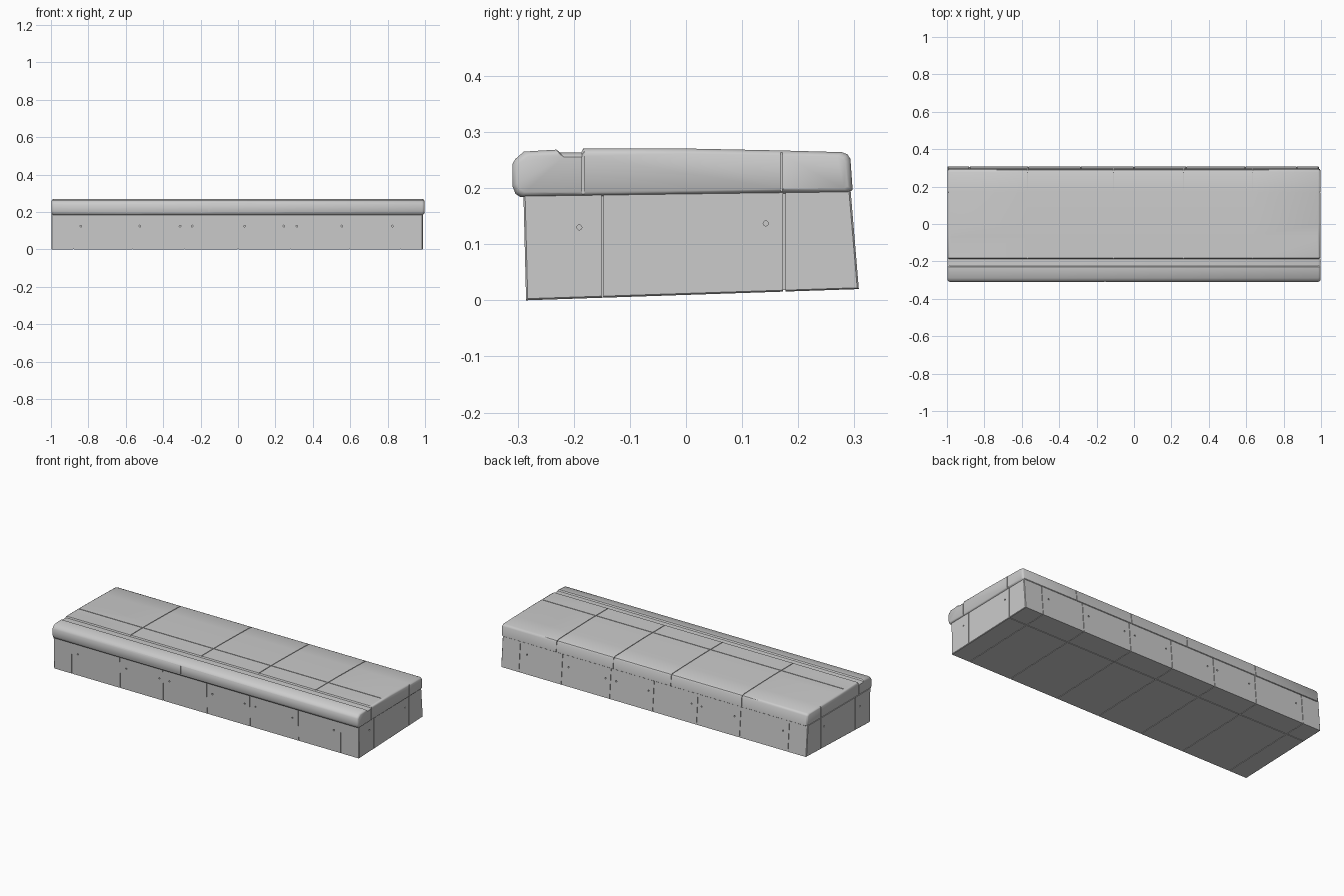
import bpy, bmesh, math

if "Cube" in bpy.data.objects:
    bpy.data.objects.remove(bpy.data.objects["Cube"])

W, D = 0.002, 0.003  # seam half-width and depth


def loft(name, profile, stations):
    """Sweep a YZ profile along x; each station is (x, inset)."""
    ys, zs = [p[0] for p in profile], [p[1] for p in profile]
    cy, cz = (min(ys) + max(ys)) / 2, (min(zs) + max(zs)) / 2
    hy, hz = (max(ys) - min(ys)) / 2, (max(zs) - min(zs)) / 2
    bm = bmesh.new()
    rings = []
    for x, inset in stations:
        ky, kz = 1 - inset / hy, 1 - inset / hz
        rings.append([bm.verts.new((x, cy + (y - cy) * ky, cz + (z - cz) * kz))
                      for y, z in profile])
    n = len(profile)
    for a, b in zip(rings, rings[1:]):
        for i in range(n):
            j = (i + 1) % n
            bm.faces.new((a[i], a[j], b[j], b[i]))
    bm.faces.new(rings[0][::-1])
    bm.faces.new(rings[-1])
    bmesh.ops.recalc_face_normals(bm, faces=bm.faces)
    mesh = bpy.data.meshes.new(name)
    bm.to_mesh(mesh)
    bm.free()
    ob = bpy.data.objects.new(name, mesh)
    bpy.context.collection.objects.link(ob)
    return ob


def box(center, size):
    bpy.ops.mesh.primitive_cube_add(size=1, location=center)
    ob = bpy.context.object
    ob.scale = size
    return ob


def hole(center, rotation):
    bpy.ops.mesh.primitive_cylinder_add(vertices=10, radius=0.0045, depth=0.02,
                                        location=center, rotation=rotation)
    return bpy.context.object


def carve(ob, cutters):
    """Subtract every cutter, then discard it."""
    bpy.context.view_layer.update()
    for c in cutters:
        c.hide_render = True
        mod = ob.modifiers.new("cut", 'BOOLEAN')
        mod.operation, mod.solver, mod.object = 'DIFFERENCE', 'EXACT', c
    bpy.context.view_layer.objects.active = ob
    for mod in list(ob.modifiers):
        bpy.ops.object.modifier_apply(modifier=mod.name)
    for c in cutters:
        bpy.data.objects.remove(c)


def finish(ob, angle):
    bpy.ops.object.select_all(action='DESELECT')
    ob.select_set(True)
    bpy.context.view_layer.objects.active = ob
    bpy.ops.object.shade_smooth_by_angle(angle=math.radians(angle))


# Stone body with panel seams running round it
body_profile = [(-0.285, 0.0), (0.308, 0.02), (0.293, 0.2), (-0.29, 0.2)]
stations = [(-0.998, 0.003), (-0.995, 0)]
for x in (-0.88, -0.565, -0.285, 0.0, 0.28, 0.595, 0.87):
    stations += [(x - W, 0), (x - W, D), (x + W, D), (x + W, 0)]
stations += [(0.985, 0), (0.988, 0.003)]
body = loft("body", body_profile, stations)

# End seams, underside seam and bolt holes
cuts = []
for x in (-0.998, 0.988):
    for y in (-0.149, 0.175):
        cuts.append(box((x, y, 0.1), (2 * D, 2 * W, 0.25)))
    for y, z in ((-0.19, 0.13), (0.142, 0.137)):
        cuts.append(hole((x, y, z), (0, math.pi / 2, 0)))
cuts.append(box((0, 0.175, 0.0155), (2.1, 2 * W, 2 * D)))
for x in (-0.84, -0.525, -0.31, -0.245, 0.035, 0.245, 0.315, 0.555, 0.825):
    cuts.append(hole((x, -0.288, 0.125), (math.pi / 2, 0, 0)))
    cuts.append(hole((x, 0.299, 0.13), (math.pi / 2, 0, 0)))
carve(body, cuts)
finish(body, 20)

# Overhanging top slab with rounded nose and a channel behind it
slab_profile = [(-0.295, 0.184), (0.29, 0.192), (0.297, 0.197), (0.293, 0.252),
                (0.288, 0.26), (0.278, 0.264), (0.17, 0.267), (0.0, 0.2705),
                (-0.183, 0.2705), (-0.187, 0.263), (-0.224, 0.263),
                (-0.231, 0.2685), (-0.289, 0.265), (-0.304, 0.252),
                (-0.3095, 0.243), (-0.3095, 0.204), (-0.304, 0.19)]
slab = loft("top_slab", slab_profile,
            [(-0.996, 0.009), (-0.993, 0.004), (-0.985, 0),
             (0.985, 0), (0.993, 0.004), (0.996, 0.009)])

# Slab seams: strips that follow the top and back edge, one on the nose, one lengthwise
strip = [(-0.186, 0.28), (-0.186, 0.2675), (0.0, 0.2675), (0.17, 0.264),
         (0.276, 0.261), (0.29, 0.25), (0.294, 0.19), (0.32, 0.19), (0.32, 0.28)]
cuts = [loft("cutter", strip, [(x - W, 0), (x + W, 0)])
        for x in (-0.57, -0.11, 0.265, 0.635)]
cuts.append(box((-0.155, -0.3095, 0.22), (2 * W, 2 * D, 0.06)))
cuts.append(box((0, -0.07, 0.2705), (1.96, 2 * W, 2 * D)))
for x in (-0.996, 0.996):
    for y in (-0.183, 0.17):
        cuts.append(box((x, y, 0.23), (2 * D, 2 * W, 0.1)))
carve(slab, cuts)
finish(slab, 35)
